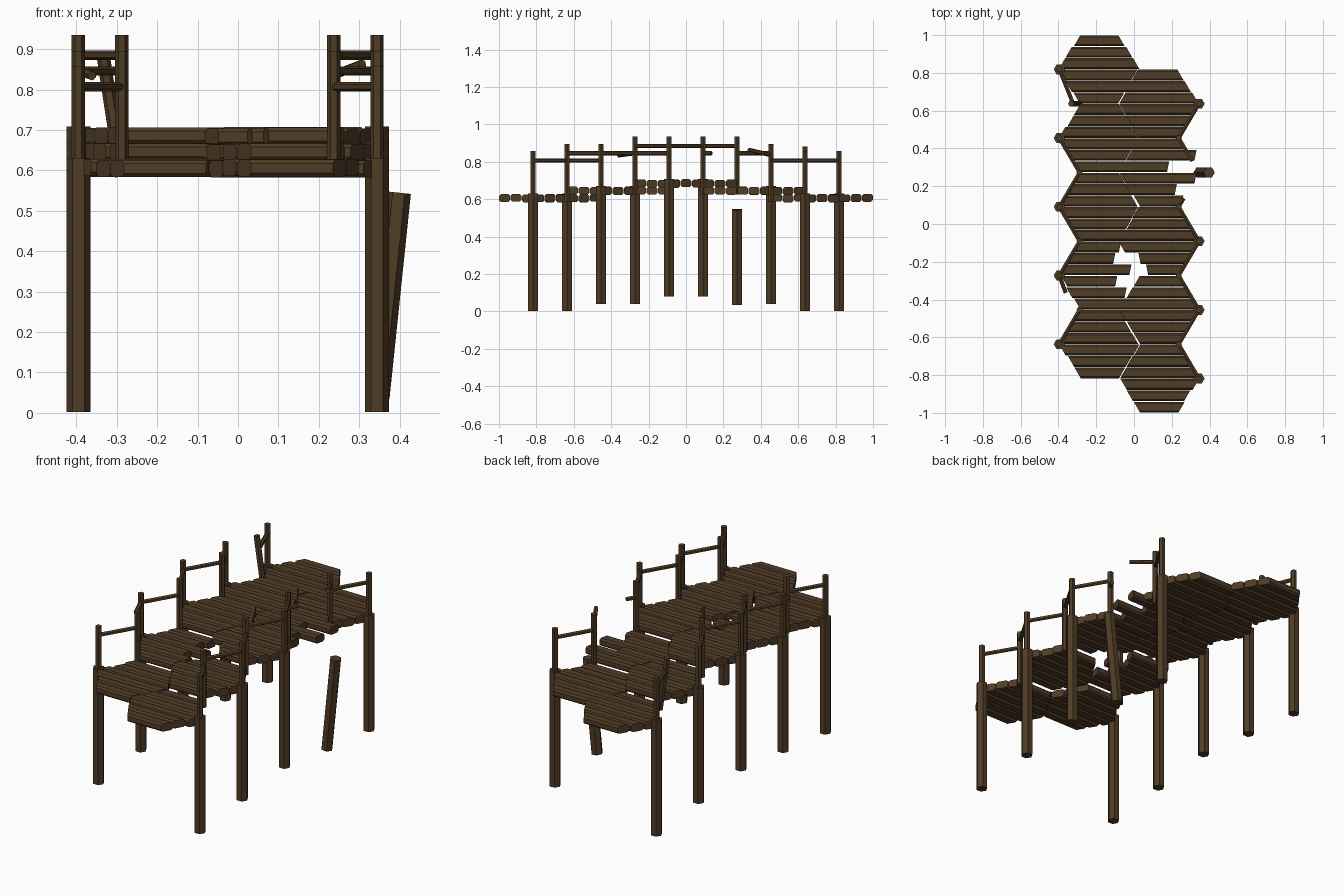
import bpy, bmesh, math, random
from mathutils import Vector, Matrix

random.seed(4)
cube = bpy.data.objects.get("Cube")
if cube:
    bpy.data.objects.remove(cube, do_unlink=True)

wood = bpy.data.materials.new("dark_brown_wood")
wood.use_nodes = True
BROWN = (0.080, 0.045, 0.019, 1)
wood.diffuse_color = BROWN
wood.node_tree.nodes["Principled BSDF"].inputs["Base Color"].default_value = BROWN

R = 0.21                      # hexagon tile radius
H = R * math.sqrt(3)          # tile depth along the walkway
THICK = 0.042
ROWS = 6
COLUMN_X = {-1: -0.183, 1: 0.132}
TOPS = [0.627, 0.666, 0.705, 0.666, 0.627]     # deck heights, step by step
RAISE = 0.04


def finish(bm, name):
    bmesh.ops.recalc_face_normals(bm, faces=bm.faces)
    mesh = bpy.data.meshes.new(name)
    bm.to_mesh(mesh)
    bm.free()
    mesh.materials.append(wood)
    ob = bpy.data.objects.new(name, mesh)
    bpy.context.collection.objects.link(ob)
    return ob


def pole(name, a, b, radius):
    """Six-sided pole between two points."""
    a, b = Vector(a), Vector(b)
    d = b - a
    turn = Vector((0, 0, 1)).rotation_difference(d).to_matrix().to_4x4()
    m = Matrix.Translation((a + b) / 2) @ turn @ Matrix.Rotation(math.pi / 6, 4, 'Z')
    bm = bmesh.new()
    bmesh.ops.create_cone(bm, cap_ends=True, segments=6, radius1=radius,
                          radius2=radius, depth=d.length, matrix=m)
    return finish(bm, name)


def add_plank(bm, cx, cy, top, row, cut):
    """Chamfered board whose ends follow the hexagon, or a broken end."""
    step = H / ROWS
    y0 = -H / 2 + row * step + 0.0015
    y1 = y0 + step - 0.003
    c = 0.009
    t = top + random.uniform(-0.002, 0.002)
    low = t - THICK
    profile = [(y0, low + c), (y0 + c, low), (y1 - c, low), (y1, low + c),
               (y1, t - c), (y1 - c, t), (y0 + c, t), (y0, t - c)]
    left_jit, right_jit = (random.uniform(-0.008, 0.006) for _ in range(2))
    rings = []
    for side, jit in ((-1, left_jit), (1, right_jit)):
        ring = []
        for y, z in profile:
            x = cx + side * (R - abs(y) / math.sqrt(3) + jit)
            if cut and cut[0] == side:
                x = cut[1] + 0.2 * (y - y0) * side
            ring.append(bm.verts.new((x, cy + y, z)))
        rings.append(ring)
    n = len(profile)
    for i in range(n):
        j = (i + 1) % n
        bm.faces.new((rings[0][i], rings[0][j], rings[1][j], rings[1][i]))
    bm.faces.new(rings[0])
    bm.faces.new(rings[1])


# Broken boards: (column, tile) -> row -> (end, x position)
BROKEN = {
    (-1, 1): {1: (1, -0.05), 2: (1, -0.10), 3: (1, -0.025), 4: (1, -0.11), 5: (1, -0.08)},
    (1, 2): {0: (-1, 0.075), 1: (-1, 0.035)},
    (1, 3): {0: (1, 0.25), 1: (1, 0.215), 2: (1, 0.32), 3: (1, 0.175), 4: (1, 0.32)},
}


def tile_y(col, i):
    return (i - 2) * H - col * H / 4


# Hexagonal deck tiles made of boards
for col, label in ((-1, "right"), (1, "left")):
    for i, top in enumerate(TOPS):
        bm = bmesh.new()
        cuts = BROKEN.get((col, i), {})
        for row in range(ROWS):
            add_plank(bm, COLUMN_X[col], tile_y(col, i), top, row, cuts.get(row))
        finish(bm, f"{label}_deck_tile_{i + 1}")

# Support posts, railing posts and rails on both sides
for col, label in ((-1, "right"), (1, "left")):
    outer_x = COLUMN_X[col] + col * (R + 0.002)
    notch_x = COLUMN_X[col] + col * R / 2
    for i, top in enumerate(TOPS):
        y = tile_y(col, i)
        fallen = col == 1 and i == 3
        if fallen:
            pole("leaning_support_post", (0.345, y, 0.037), (0.398, y, 0.545), 0.03)
        else:
            pole(f"{label}_support_post_{i + 1}", (outer_x, y, top - 0.625),
                 (outer_x, y, top + 0.004), 0.03)
            pole(f"{label}_outer_rail_post_{i + 1}", (outer_x, y, top),
                 (outer_x, y, top + 0.23), 0.0165)

        # Post in the notch towards the next tile
        if i < 4:
            ny = y + H / 2
            floor, high = sorted((top, TOPS[i + 1]))
            foot = (notch_x, ny, floor - THICK)
            if col == -1 and i == 3:
                pole("leaning_rail_post", foot, (-0.333, ny, 0.88), 0.0165)
            else:
                pole(f"{label}_notch_rail_post_{i + 1}", foot,
                     (notch_x, ny, high + 0.23), 0.0165)

        # Rails follow the outer edges of each tile
        z = top + 0.18
        for k in (-1, 1):
            if not 0 <= i + k <= 4:
                continue
            a = Vector((outer_x, y, z))
            b = Vector((notch_x, y + k * H / 2, z))
            tag = "front" if k < 0 else "back"
            if fallen:
                b, a = a, b
                reach = 0.25 if k < 0 else 0.66
                b = a.lerp(b, reach)
                a.z -= 0.01 * (k > 0)
                b.z += 0.018 * (k > 0)
            elif col == -1 and (i, k) == (1, -1):
                b = a.lerp(b, 0.5) + Vector((-0.02, 0, -0.012))
            elif col == -1 and (i, k) == (3, 1):
                continue
            elif col == -1 and (i, k) == (4, -1):
                b.x = -0.322
            pole(f"{label}_rail_{i + 1}_{tag}", a, b, 0.0115)
